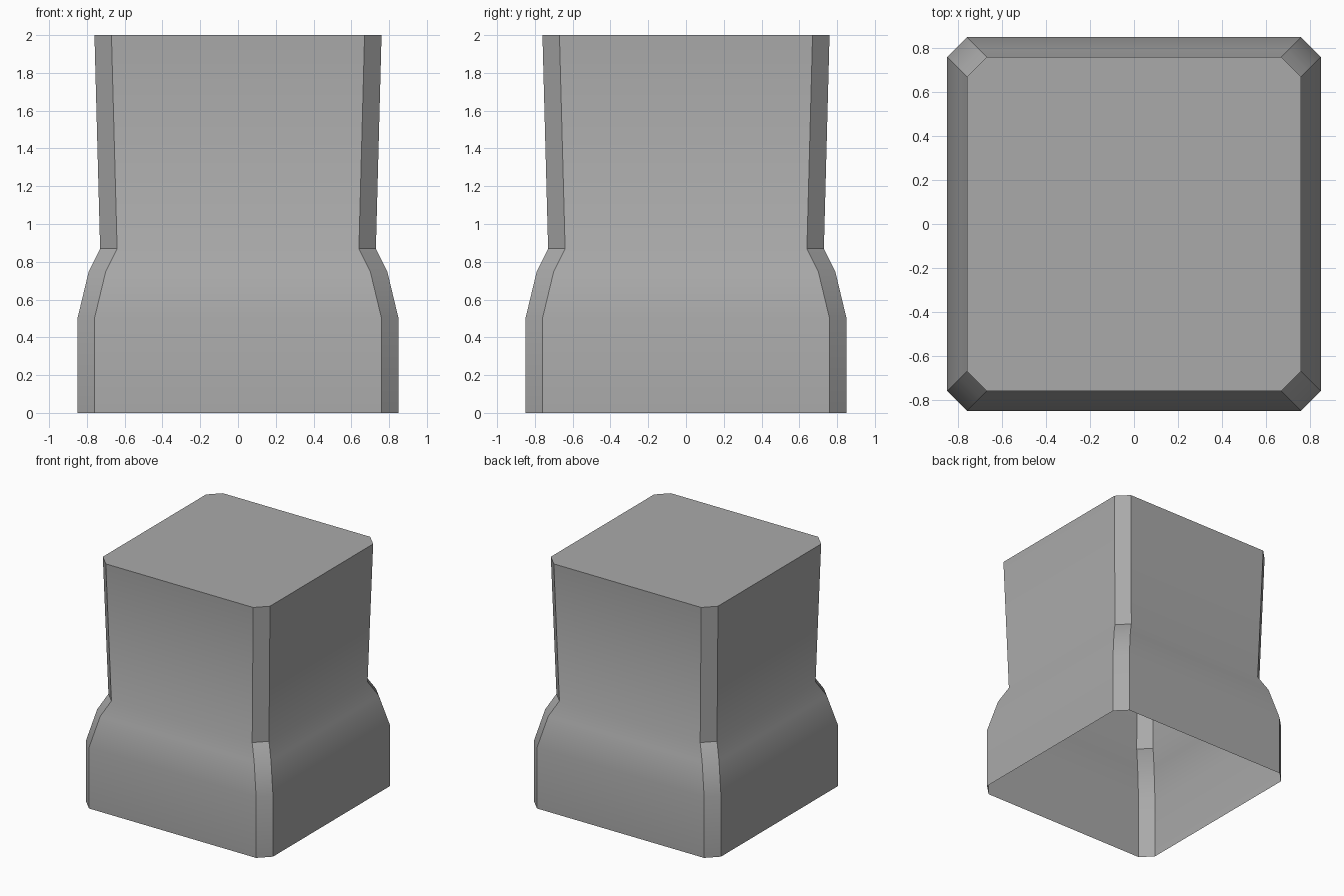
import bpy
import bmesh
import math

cube = bpy.data.objects.get("Cube")
if cube:
    bpy.data.objects.remove(cube, do_unlink=True)

# Plain grey surface
grey = bpy.data.materials.new("plain_grey")
grey.use_nodes = True
colour = (0.4, 0.4, 0.4, 1)
grey.diffuse_color = colour
grey.node_tree.nodes["Principled BSDF"].inputs["Base Color"].default_value = colour

# Side profile: (height, half width); the corner chamfer stays constant
PROFILE = [(0, 0.85), (0.5, 0.85), (0.75, 0.79), (0.87, 0.73), (2, 0.76)]
CHAMFER = 0.09


def ring(bm, z, half):
    """Square outline with chamfered corners, counter-clockwise."""
    inner = half - CHAMFER
    verts = []
    for turn in range(4):
        a = turn * math.pi / 2
        c, s = round(math.cos(a)), round(math.sin(a))
        for x, y in ((half, -inner), (half, inner)):
            verts.append(bm.verts.new((x * c - y * s, x * s + y * c, z)))
    return verts


# Pillar shell: stacked outlines, capped on top and open underneath
bm = bmesh.new()
rings = [ring(bm, z, half) for z, half in PROFILE]
for low, high in zip(rings, rings[1:]):
    for i in range(len(low)):
        j = (i + 1) % len(low)
        bm.faces.new((low[i], low[j], high[j], high[i]))
bm.faces.new(rings[-1])

mesh = bpy.data.meshes.new("pillar_shell")
bm.to_mesh(mesh)
bm.free()
mesh.materials.append(grey)
pillar = bpy.data.objects.new("pillar_shell", mesh)
bpy.context.collection.objects.link(pillar)

# Smooth down each side, crisp at the chamfers and top
bpy.ops.object.select_all(action="DESELECT")
pillar.select_set(True)
bpy.context.view_layer.objects.active = pillar
bpy.ops.object.shade_smooth_by_angle(angle=math.radians(30))
